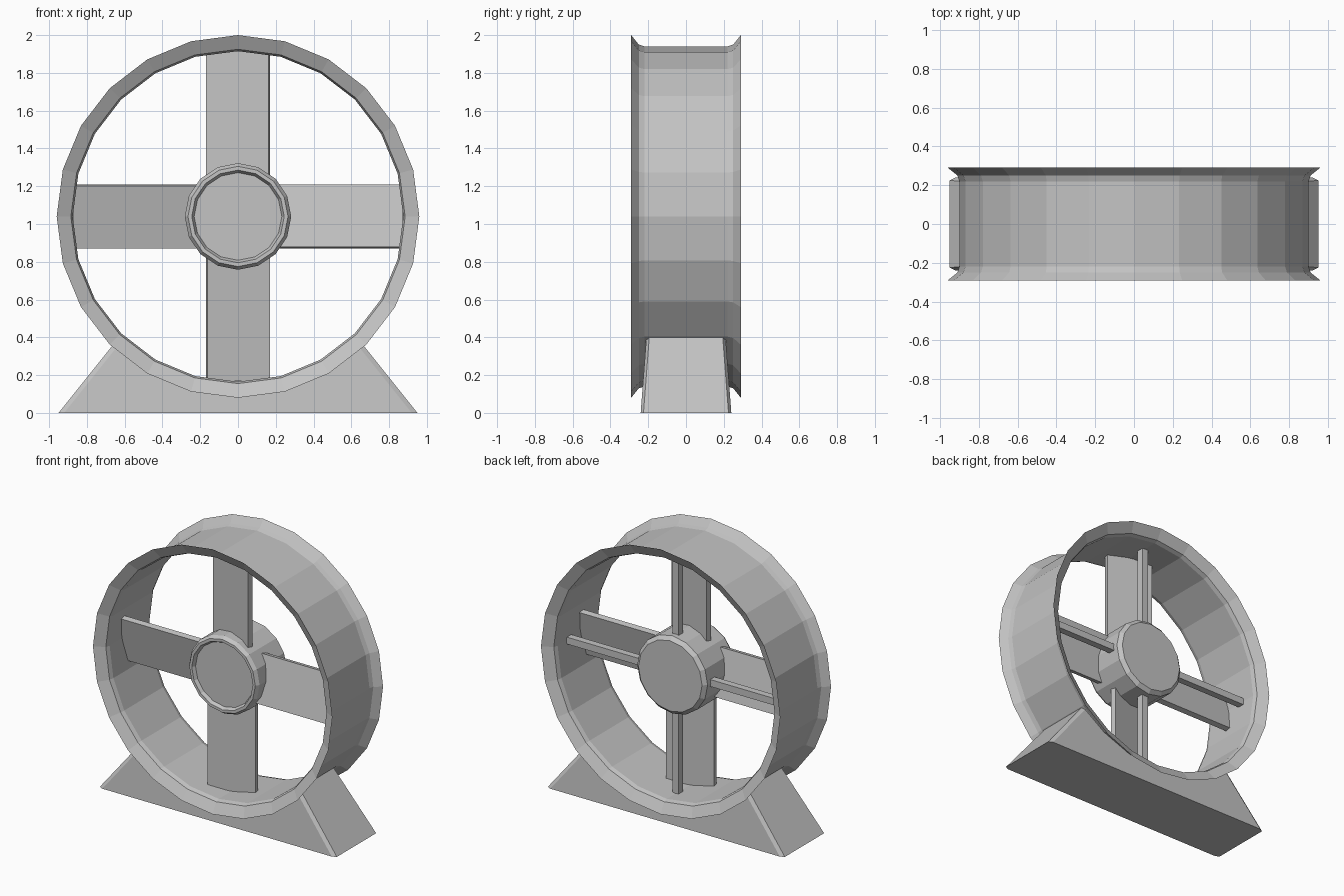
import bpy, bmesh
from math import pi, radians
from mathutils import Matrix, Vector

cube = bpy.data.objects.get("Cube")
if cube:
    bpy.data.objects.remove(cube, do_unlink=True)

CENTRE = Vector((0, 0, 1.04))

grey = bpy.data.materials.new("plain_grey")
grey.use_nodes = True
grey.diffuse_color = (0.55, 0.55, 0.55, 1)
grey.node_tree.nodes["Principled BSDF"].inputs["Base Color"].default_value = (0.55, 0.55, 0.55, 1)


def finish(bm, name):
    bmesh.ops.remove_doubles(bm, verts=bm.verts, dist=0.0005)
    bmesh.ops.recalc_face_normals(bm, faces=bm.faces)
    mesh = bpy.data.meshes.new(name)
    bm.to_mesh(mesh)
    bm.free()
    mesh.materials.append(grey)
    obj = bpy.data.objects.new(name, mesh)
    bpy.context.collection.objects.link(obj)
    return obj


def lathe(name, profile, sides, closed=False):
    """Spin (radius, y) points around the wheel axis."""
    bm = bmesh.new()
    verts = [bm.verts.new((r, y, 0)) for r, y in profile]
    pairs = list(zip(verts, verts[1:]))
    if closed:
        pairs.append((verts[-1], verts[0]))
    edges = [bm.edges.new(p) for p in pairs]
    bmesh.ops.spin(bm, geom=verts + edges, cent=(0, 0, 0), axis=(0, 1, 0),
                   angle=2 * pi, steps=sides, use_merge=False)
    bmesh.ops.translate(bm, verts=bm.verts, vec=CENTRE)
    return finish(bm, name)


def radial_box(name, width, depth, inner, outer, y, pitch, turn):
    """A box reaching from the hub to the rim, pitched about its own length."""
    bm = bmesh.new()
    bmesh.ops.create_cube(bm, size=1)
    bm.transform(Matrix.Translation(CENTRE)
                 @ Matrix.Rotation(turn, 4, 'Y')
                 @ Matrix.Translation((0, y, (inner + outer) / 2))
                 @ Matrix.Rotation(pitch, 4, 'Z')
                 @ Matrix.Diagonal((width, depth, outer - inner, 1)))
    return finish(bm, name)


# Outer ring with a flared lip on both sides
outside = [(0.90, 0.22), (0.91, 0.25), (0.96, 0.29)]
inside = [(0.885, 0.25), (0.875, 0.22)]
half = outside + inside
lathe("outer_ring", half + [(r, -y) for r, y in reversed(half)], 24, closed=True)

# Hub with a raised front rim and a chamfered back
lathe("hub", [(0, -0.155), (0.232, -0.155), (0.245, -0.18), (0.265, -0.18),
              (0.282, -0.155), (0.282, 0.155), (0.255, 0.18), (0, 0.18)], 16)

# Four pitched blades, each with a square strut behind it
for i, side in enumerate(("top", "left", "bottom", "right")):
    radial_box(side + "_blade", 0.34, 0.04, 0.2, 0.872, -0.06, radians(-13), i * pi / 2)
    radial_box(side + "_strut", 0.05, 0.05, 0.2, 0.88, 0.094, 0, i * pi / 2)

# Tapered foot with chamfered corners, hollowed to cradle the ring
bm = bmesh.new()
layers = []
for x, y, z in ((0.95, 0.24, 0), (0.614, 0.208, 0.42)):
    cx, cy = x - 0.03, y - 0.015
    outline = [(x, -cy), (x, cy), (cx, y), (-cx, y), (-x, cy), (-x, -cy), (-cx, -y), (cx, -y)]
    layers.append([bm.verts.new((px, py, z)) for px, py in outline])
low, high = layers
bm.faces.new(low)
bm.faces.new(high)
for i in range(len(low)):
    j = (i + 1) % len(low)
    bm.faces.new((low[i], low[j], high[j], high[i]))
foot = finish(bm, "foot")

cutter = lathe("foot_cutter", [(0, -0.5), (0.89, -0.5), (0.89, 0.5), (0, 0.5)], 24)
cutter.hide_render = True
cut = foot.modifiers.new("cradle", 'BOOLEAN')
cut.operation = 'DIFFERENCE'
cut.solver = 'EXACT'
cut.object = cutter
bpy.context.view_layer.objects.active = foot
bpy.ops.object.modifier_apply(modifier=cut.name)
bpy.data.objects.remove(cutter, do_unlink=True)
